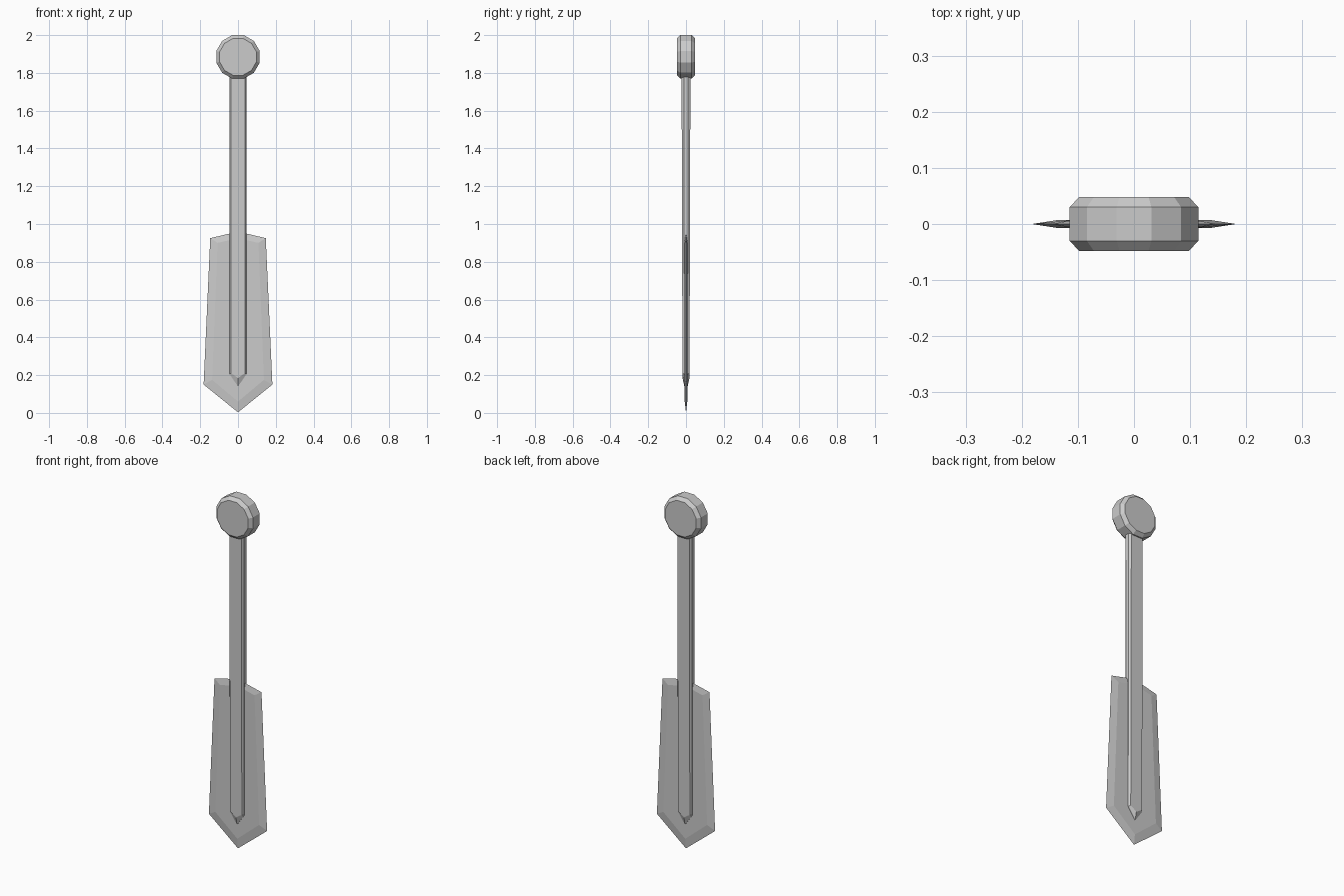
import bpy, bmesh, math

cube = bpy.data.objects.get("Cube")
if cube:
    bpy.data.objects.remove(cube, do_unlink=True)

grey = bpy.data.materials.new("plain grey")
grey.use_nodes = True
COLOR = (0.6, 0.6, 0.6, 1)
grey.diffuse_color = COLOR
grey.node_tree.nodes["Principled BSDF"].inputs["Base Color"].default_value = COLOR


def mirrored(half):
    """Complete a right-hand outline (top to bottom) across x = 0."""
    return half + [(-x, z) for x, z in reversed(half) if x > 0]


def bevelled_plate(name, outer, inner, rim, face, taper=0.0):
    """Plate with an outer rim and smaller front and back faces, thinning downward."""
    bm = bmesh.new()

    def ring(outline, y):
        return [bm.verts.new((x, y * (1 - taper * (2 - z) / 2), z)) for x, z in outline]

    rings = [ring(inner, -face), ring(outer, -rim), ring(outer, rim), ring(inner, face)]
    n = len(outer)
    for a, b in zip(rings, rings[1:]):
        for i in range(n):
            j = (i + 1) % n
            bm.faces.new((a[i], a[j], b[j], b[i]))
    bm.faces.new(rings[0])
    bm.faces.new(rings[-1][::-1])
    # Collapses a zero-width rim into a sharp edge
    bmesh.ops.remove_doubles(bm, verts=bm.verts, dist=0.0001)
    bmesh.ops.recalc_face_normals(bm, faces=bm.faces)
    mesh = bpy.data.meshes.new(name)
    bm.to_mesh(mesh)
    bm.free()
    mesh.materials.append(grey)
    obj = bpy.data.objects.new(name, mesh)
    bpy.context.collection.objects.link(obj)
    return obj


def circle(radius, z, sides=12):
    angles = [(i + 0.5) * 2 * math.pi / sides for i in range(sides)]
    return [(radius * math.cos(a), z + radius * math.sin(a)) for a in angles]


# Round end knob with chamfered rim
bevelled_plate("knob", circle(0.119, 1.885), circle(0.101, 1.885), 0.03, 0.048)

# Long shaft ending in a point
bevelled_plate("shaft",
               mirrored([(0.045, 1.85), (0.045, 0.205), (0, 0.14)]),
               mirrored([(0.037, 1.85), (0.037, 0.21), (0, 0.185)]),
               0.011, 0.024, taper=0.25)

# Thin flared blade with sharp edges
bevelled_plate("blade",
               mirrored([(0, 0.96), (0.147, 0.925), (0.182, 0.15), (0, 0.003)]),
               mirrored([(0, 0.925), (0.108, 0.9), (0.137, 0.175), (0, 0.06)]),
               0.0, 0.007)
